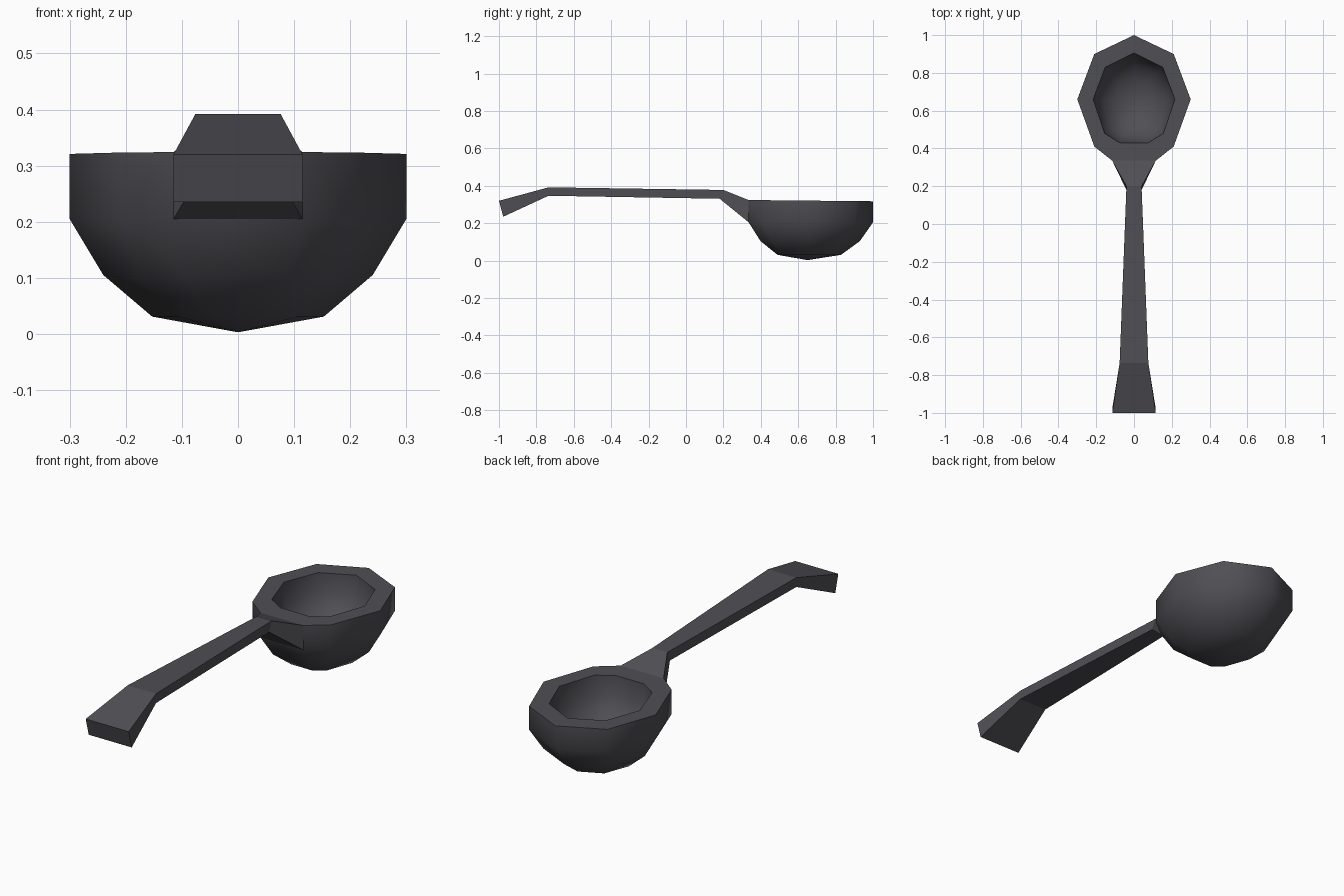
import bpy, bmesh

if "Cube" in bpy.data.objects:
    bpy.data.objects.remove(bpy.data.objects["Cube"])

mat = bpy.data.materials.new("dark grey")
mat.diffuse_color = (0.078, 0.078, 0.09, 1)
mat.use_nodes = True
mat.node_tree.nodes["Principled BSDF"].inputs["Base Color"].default_value = mat.diffuse_color

CY = 0.65  # centre of the bowl along y


def outline(half):
    """Mirror the right half (front to back) into a closed ring of nine points."""
    return half + [(-x, y) for x, y in reversed(half[:-1])]


outer = outline([(0.115, 0.335), (0.21, 0.41), (0.3, 0.66), (0.21, 0.9), (0, 1.0)])
inner = outline([(0.075, 0.43), (0.155, 0.48), (0.216, 0.66), (0.152, 0.83), (0, 0.905)])

bm = bmesh.new()


def ring(points, scale, z, tilt=0.0):
    return [bm.verts.new((x * scale, CY + (y - CY) * scale, z - tilt * (y - CY)))
            for x, y in points]


def shell(rings, pole_z, skip_front):
    """Skin a stack of rings and close it at a pole."""
    n = len(rings[0])
    for k in range(len(rings) - 1):
        a, b = rings[k], rings[k + 1]
        for i in range(n):
            if skip_front and k == 0 and i == n - 1:
                continue  # the handle joins here
            j = (i + 1) % n
            bm.faces.new((a[i], a[j], b[j], b[i])).smooth = True
    pole = bm.verts.new((0, CY, pole_z))
    for i in range(n):
        bm.faces.new((rings[-1][i], rings[-1][(i + 1) % n], pole)).smooth = True


# bowl outside and inside
out = [ring(outer, 1, 0.321, 0.01), ring(outer, 1, 0.205),
       ring(outer, 0.8, 0.105), ring(outer, 0.51, 0.031)]
ins = [ring(inner, 1, 0.321, 0.01), ring(inner, 0.98, 0.225),
       ring(inner, 0.79, 0.155), ring(inner, 0.5, 0.102)]
shell(out, 0.003, True)
shell(ins, 0.085, False)

# flat rim
for i in range(9):
    j = (i + 1) % 9
    bm.faces.new((out[0][i], out[0][j], ins[0][j], ins[0][i]))

# handle sections: half width, top y, top z, bottom y, bottom z
sections = [(0.04, 0.2, 0.378, 0.18, 0.331),
            (0.076, -0.735, 0.392, -0.735, 0.347),
            (0.115, -1.0, 0.32, -0.977, 0.235)]
prev = [out[0][8], out[0][0], out[1][0], out[1][8]]
for w, yt, zt, yb, zb in sections:
    cur = [bm.verts.new(c) for c in ((-w, yt, zt), (w, yt, zt), (w, yb, zb), (-w, yb, zb))]
    for i in range(4):
        j = (i + 1) % 4
        bm.faces.new((prev[i], prev[j], cur[j], cur[i]))
    prev = cur
bm.faces.new(prev)

# keep the rim and handle crisp, the bowl smooth
for e in bm.edges:
    if not all(f.smooth for f in e.link_faces):
        e.smooth = False
bmesh.ops.recalc_face_normals(bm, faces=bm.faces)

mesh = bpy.data.meshes.new("ladle")
bm.to_mesh(mesh)
bm.free()
mesh.materials.append(mat)
bpy.context.collection.objects.link(bpy.data.objects.new("ladle", mesh))
